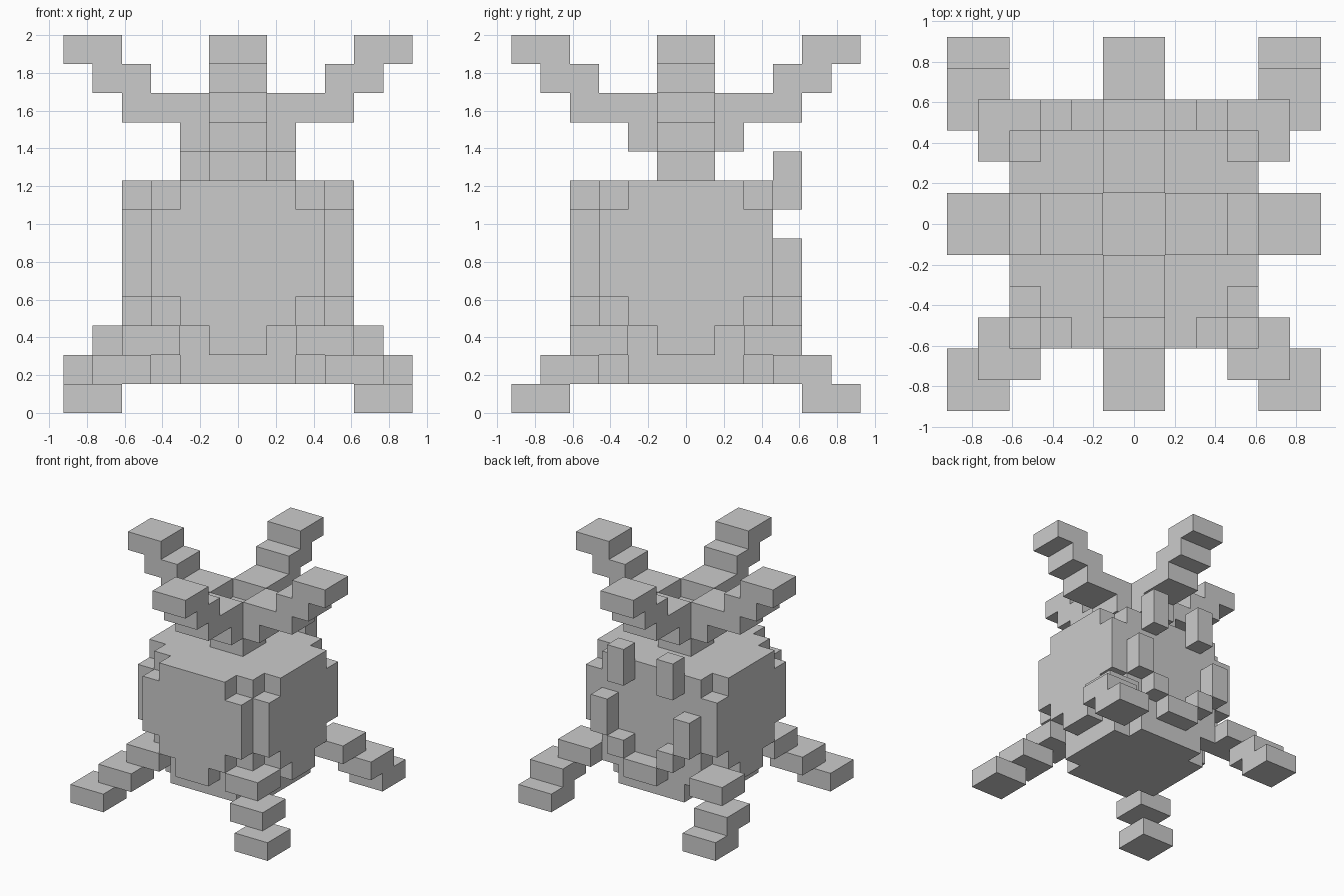
import bpy, bmesh
from mathutils import Vector

if "Cube" in bpy.data.objects:
    bpy.data.objects.remove(bpy.data.objects["Cube"])

U = 2 / 13          # edge of one cube cell; the model is 13 cells tall


def box(x0, x1, y0, y1, z0, z1):
    """Set of grid cells inside a block."""
    return {(x, y, z) for x in range(x0, x1) for y in range(y0, y1) for z in range(z0, z1)}


def mirror_x(cells):
    return {(-1 - x, y, z) for x, y, z in cells}


def turn(cells):
    """Quarter turn about the z axis."""
    return {(-1 - y, x, z) for x, y, z in cells}


def build(name, cells):
    """Skin the outside of a cell set and merge its flat faces."""
    bm = bmesh.new()
    for c in cells:
        for axis in range(3):
            for side in (0, 1):
                n = list(c)
                n[axis] += 1 if side else -1
                if tuple(n) in cells:
                    continue
                b, d = (axis + 1) % 3, (axis + 2) % 3
                ring = [(0, 0), (1, 0), (1, 1), (0, 1)]
                if not side:
                    ring.reverse()
                verts = []
                for i, j in ring:
                    p = Vector(c)
                    p[axis] += side
                    p[b] += i
                    p[d] += j
                    verts.append(bm.verts.new(p * U))
                bm.faces.new(verts)
    bmesh.ops.remove_doubles(bm, verts=bm.verts, dist=1e-4)
    bmesh.ops.dissolve_limit(bm, angle_limit=0.01, verts=bm.verts, edges=bm.edges)
    mesh = bpy.data.meshes.new(name)
    bm.to_mesh(mesh)
    bm.free()
    obj = bpy.data.objects.new(name, mesh)
    bpy.context.collection.objects.link(obj)
    return obj


# Body: stacked layers, half width of each row going outward from the centre
top_rim = [4, 4, 3, 2]
middle = [4, 4, 4, 3]
layers = {1: [3, 3, 2], 2: [4, 3, 3, 1], 3: top_rim, 4: middle, 5: middle, 6: middle, 7: top_rim}
body = set()
for z, rows in layers.items():
    for i, w in enumerate(rows):
        body |= box(-w, w, i, i + 1, z, z + 1) | box(-w, w, -1 - i, -i, z, z + 1)
body = {c for c in body if c[1] < 3}      # flat back that carries the face
build("body", body)

# Legs: three stepped slabs each
front = box(4, 6, -6, -4, 0, 1) | box(3, 5, -5, -3, 1, 2) | box(2, 4, -4, -2, 2, 3)
back = box(4, 6, 4, 6, 0, 1) | box(4, 6, 3, 5, 1, 2) | box(3, 5, 2, 4, 2, 3)
for name, leg in (("front_leg", front), ("back_leg", back)):
    build(name + "_right", leg - body)
    build(name + "_left", mirror_x(leg) - body)

# Face on the back: two eyes and a stepped mouth
eye = box(1, 2, 3, 4, 7, 9)
build("eye_right", eye)
build("eye_left", mirror_x(eye))
smile = box(2, 3, 3, 4, 4, 6) | box(1, 2, 3, 4, 3, 4) | box(0, 1, 3, 4, 2, 3)
build("mouth", smile | mirror_x(smile))

# Crown: short stem with four stepped leaves around a hollow
crown = box(-1, 1, -1, 1, 8, 10)
leaf = box(1, 2, -1, 1, 9, 11) | box(2, 4, -1, 1, 10, 11) | box(3, 5, -1, 1, 11, 12) | box(4, 6, -1, 1, 12, 13)
for _ in range(4):
    crown |= leaf
    leaf = turn(leaf)
build("leaf_crown", crown)
